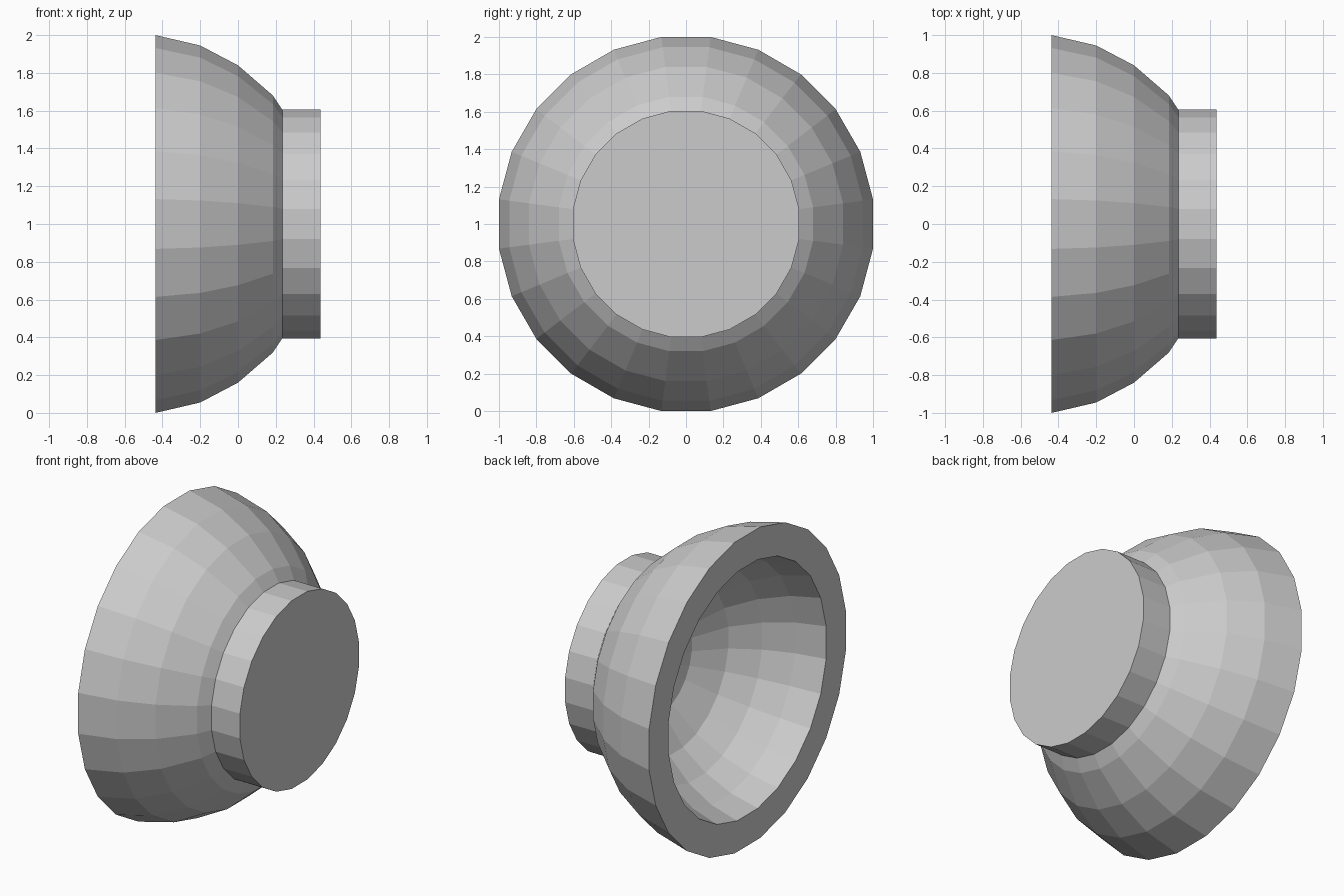
import bpy, bmesh, math

if "Cube" in bpy.data.objects:
    bpy.data.objects.remove(bpy.data.objects["Cube"])

SIDES = 24
FLAT = math.cos(math.pi / SIDES)  # profile radii are measured across flats


def lathe(name, profile):
    """Revolve (x, radius) points about the horizontal axis at z = 1."""
    bm = bmesh.new()
    rings = []
    for x, r in profile:
        if r == 0:
            rings.append([bm.verts.new((x, 0, 1))] * SIDES)
            continue
        ring = []
        for k in range(SIDES):
            a = (k + 0.5) * 2 * math.pi / SIDES
            ring.append(bm.verts.new((x, r / FLAT * math.cos(a), 1 + r / FLAT * math.sin(a))))
        rings.append(ring)
    for p, q in zip(rings, rings[1:]):
        for k in range(SIDES):
            n = (k + 1) % SIDES
            corners = list(dict.fromkeys((p[k], p[n], q[n], q[k])))
            bm.faces.new(corners)
    mesh = bpy.data.meshes.new(name)
    bm.to_mesh(mesh)
    bm.free()
    obj = bpy.data.objects.new(name, mesh)
    bpy.context.collection.objects.link(obj)
    return obj


# Thick bowl: hollow inside, flat rim, rounded outside
lathe("bowl", [
    (0.25, 0), (0.19, 0.33), (0.07, 0.53), (-0.08, 0.66), (-0.25, 0.75), (-0.437, 0.80),
    (-0.437, 1.0), (-0.20, 0.945), (0.0, 0.84), (0.185, 0.68), (0.235, 0.605),
])

# Short round foot with a flat end
lathe("foot", [(0.235, 0.605), (0.437, 0.605), (0.437, 0)])
